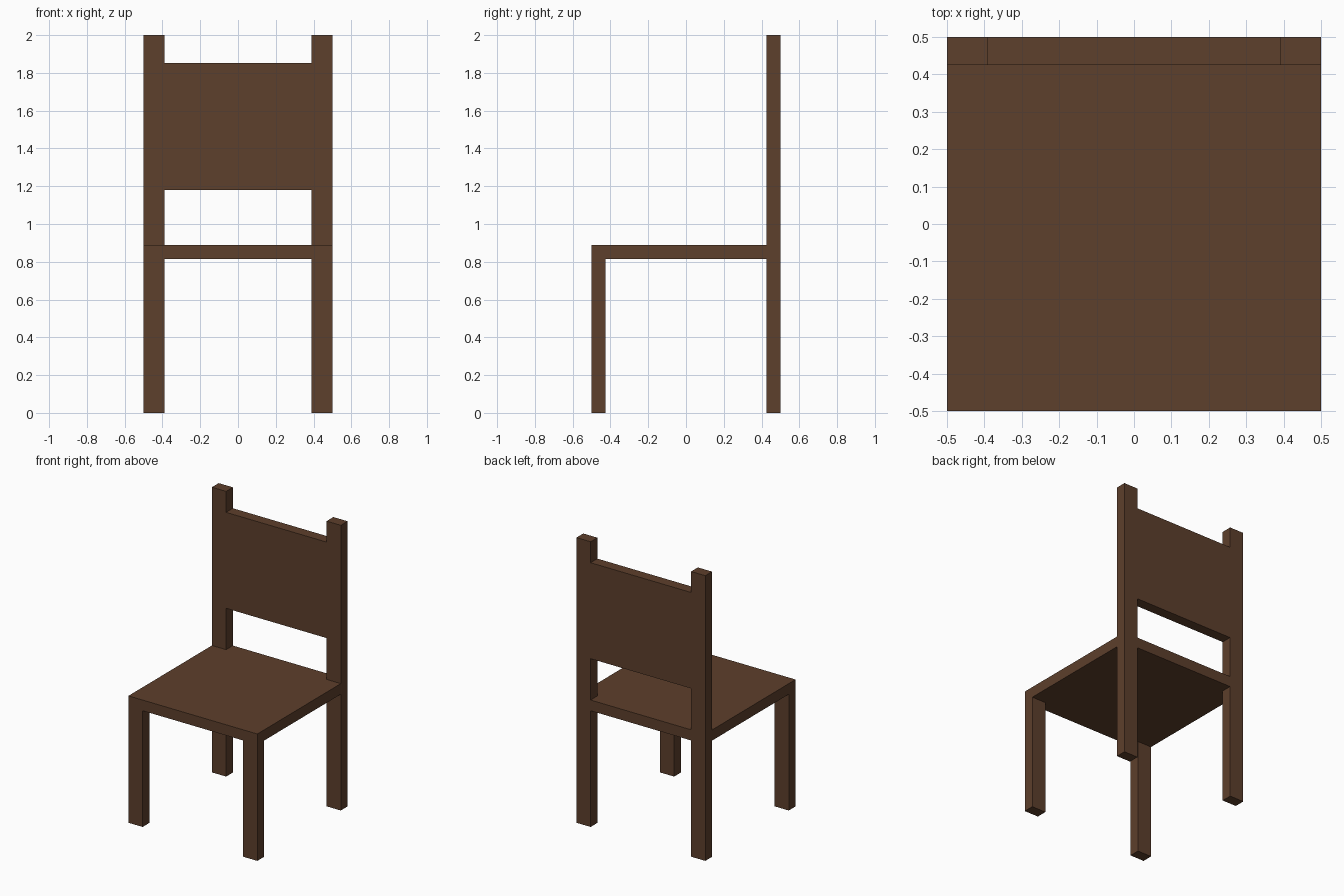
import bpy
import bmesh

cube = bpy.data.objects.get("Cube")
if cube:
    bpy.data.objects.remove(cube, do_unlink=True)

# Single dark wood colour
COLOUR = (0.11, 0.05, 0.025, 1.0)
wood = bpy.data.materials.new("dark_brown_wood")
wood.use_nodes = True
wood.diffuse_color = COLOUR
bsdf = next(n for n in wood.node_tree.nodes if n.type == 'BSDF_PRINCIPLED')
bsdf.inputs["Base Color"].default_value = COLOUR
bsdf.inputs["Roughness"].default_value = 0.8

# Main dimensions
HALF = 0.5            # half the width and depth
INNER_X = 0.39        # inner side of the legs
FRONT_Y = -0.425      # rear side of the front legs
BACK_Y = 0.425        # front side of the back posts
SEAT_LOW, SEAT_TOP = 0.815, 0.89
REST_LOW, REST_TOP = 1.18, 1.853
HEIGHT = 2.0


def prism(name, outline, z0, z1):
    """Extrude a flat xy outline from z0 up to z1."""
    bm = bmesh.new()
    base = bm.faces.new([bm.verts.new((x, y, z0)) for x, y in outline])
    top = bmesh.ops.extrude_face_region(bm, geom=[base])["geom"]
    verts = [v for v in top if isinstance(v, bmesh.types.BMVert)]
    bmesh.ops.translate(bm, verts=verts, vec=(0, 0, z1 - z0))
    bmesh.ops.recalc_face_normals(bm, faces=bm.faces)
    mesh = bpy.data.meshes.new(name)
    bm.to_mesh(mesh)
    bm.free()
    mesh.materials.append(wood)
    obj = bpy.data.objects.new(name, mesh)
    bpy.context.collection.objects.link(obj)
    return obj


def box(name, x0, x1, y0, y1, z0, z1):
    return prism(name, [(x0, y0), (x1, y0), (x1, y1), (x0, y1)], z0, z1)


# Seat slab, notched at the rear corners around the posts
seat_half = [(HALF, -HALF), (HALF, BACK_Y), (INNER_X, BACK_Y), (INNER_X, HALF)]
prism("seat", seat_half + [(-x, y) for x, y in reversed(seat_half)], SEAT_LOW, SEAT_TOP)

# Front legs and full-height back posts
for side, s in (("left", 1), ("right", -1)):
    x0, x1 = sorted((s * INNER_X, s * HALF))
    box(f"front_leg_{side}", x0, x1, -HALF, FRONT_Y, 0, SEAT_LOW)
    box(f"back_post_{side}", x0, x1, BACK_Y, HALF, 0, HEIGHT)

# Backrest panel between the posts
box("backrest", -INNER_X, INNER_X, BACK_Y, HALF, REST_LOW, REST_TOP)
